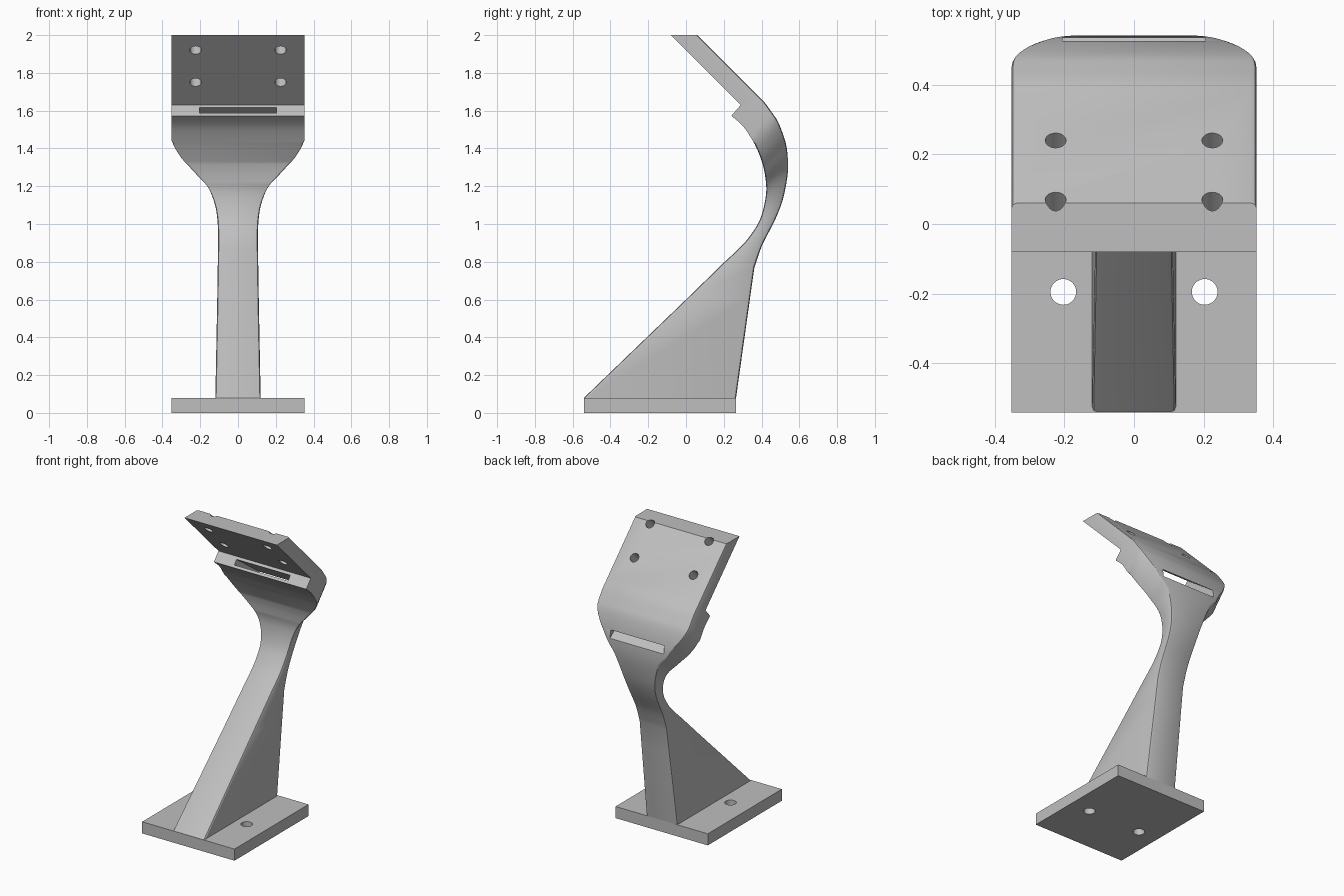
import bpy, bmesh, math
from mathutils import Vector, Matrix

cube = bpy.data.objects.get("Cube")
if cube:
    bpy.data.objects.remove(cube, do_unlink=True)

grey = bpy.data.materials.new("plain_grey")
grey.use_nodes = True
colour = (0.52, 0.52, 0.52, 1)
grey.diffuse_color = colour
grey.node_tree.nodes["Principled BSDF"].inputs["Base Color"].default_value = colour


def make_object(name, bm, helper=False):
    bmesh.ops.recalc_face_normals(bm, faces=bm.faces)
    mesh = bpy.data.meshes.new(name)
    bm.to_mesh(mesh)
    bm.free()
    mesh.materials.append(grey)
    obj = bpy.data.objects.new(name, mesh)
    bpy.context.collection.objects.link(obj)
    if helper:
        obj.hide_render = True
        obj.hide_viewport = True
        obj.display_type = 'WIRE'
    return obj


def box(bm, centre, size, tilt=0):
    matrix = (Matrix.Translation(centre) @ Matrix.Rotation(tilt, 4, 'X')
              @ Matrix.Diagonal((*size, 1)))
    bmesh.ops.create_cube(bm, size=1, matrix=matrix)


def drill(bm, centre, radius, tilt=0):
    matrix = Matrix.Translation(centre) @ Matrix.Rotation(tilt, 4, 'X')
    bmesh.ops.create_cone(bm, cap_ends=True, segments=32, radius1=radius,
                          radius2=radius, depth=0.3, matrix=matrix)


def cut(obj, cutter):
    mod = obj.modifiers.new("cut_" + cutter.name, 'BOOLEAN')
    mod.operation = 'DIFFERENCE'
    mod.solver = 'EXACT'
    mod.object = cutter


def smooth_rows(rows, steps):
    """Catmull-Rom interpolation through the cross-section rows."""
    rows = [Vector(r) for r in rows]
    result = []
    for i in range(len(rows) - 1):
        a, b, c, d = rows[max(i - 1, 0)], rows[i], rows[i + 1], rows[min(i + 2, len(rows) - 1)]
        for k in range(steps):
            t = k / steps
            result.append(b + (c - a) * (t / 2)
                          + (a * 2 - b * 5 + c * 4 - d) * (t * t / 2)
                          + (b * 3 - a - c * 3 + d) * (t ** 3 / 2))
    return result + [rows[-1]]


# Cross-sections: front y, front z, back y, back z, half width
HALF = 0.352
foot = [(-.54, .08, .265, .08, .12), (0, .6, .338, .6, .11)]
curve = [
    (.2, .795, .362, .77, .107), (.3, .89, .4, .88, .106),
    (.355, .96, .44, .96, .106), (.39, 1.02, .475, 1.03, .109),
    (.412, 1.09, .51, 1.12, .12), (.424, 1.16, .532, 1.22, .145),
    (.424, 1.21, .541, 1.3, .177), (.418, 1.26, .538, 1.36, .225),
    (.41, 1.3, .53, 1.42, .262), (.395, 1.35, .512, 1.48, .307),
    (.37, 1.41, .485, 1.545, .343), (.345, 1.455, .455, 1.59, HALF),
    (.3, 1.52, .415, 1.645, HALF), (.24, 1.573, .375, 1.685, HALF)]
plate = [(.29, 1.63, .375, 1.685, HALF), (-.08, 2, .06, 2, HALF)]


def section(row):
    """Outline of one section with softened edges."""
    front, back = Vector((0, row[0], row[1])), Vector((0, row[2], row[3]))
    half = min(row[4], HALF)
    depth = (back - front).normalized()
    right = []
    for corner, inward, f in ((front, depth, 0.015 if half < 0.35 else 0),
                              (back, -depth, 0.015)):
        side = [corner + Vector((half - f * (1 - math.sin(a)), 0, 0))
                + inward * f * (1 - math.cos(a))
                for a in (0, math.pi / 4, math.pi / 2)]
        right += side if corner is front else side[::-1]
    left = [Vector((-p.x, p.y, p.z)) for p in reversed(right)]
    return right + left


# Arm with curved neck and tilted mounting plate
bm = bmesh.new()
rings = [[bm.verts.new(p) for p in section(r)]
         for r in foot + smooth_rows(curve, 3) + plate]
for low, high in zip(rings, rings[1:]):
    n = len(low)
    for i in range(n):
        bm.faces.new((low[i], low[(i + 1) % n], high[(i + 1) % n], high[i]))
bm.faces.new(rings[0])
bm.faces.new(rings[-1])
bmesh.ops.remove_doubles(bm, verts=bm.verts, dist=0.0002)
arm = make_object("curved_arm", bm)

# Plate screw holes, drilled square to the plate
bm = bmesh.new()
for x in (-0.225, 0.225):
    for y, z in ((0.035, 1.955), (0.205, 1.785)):
        drill(bm, (x, y, z), 0.03, -math.pi / 4)
plate_holes = make_object("plate_hole_cutter", bm, helper=True)

# Strap slot running from the ledge to the back of the neck
entry, leave = Vector((0, 0.265, 1.601)), Vector((0, 0.53, 1.41))
run = leave - entry
bm = bmesh.new()
box(bm, (entry + leave) / 2, (0.41, run.length + 0.06, 0.038),
    math.atan2(run.z, run.y))
strap_slot = make_object("strap_slot_cutter", bm, helper=True)
cut(arm, plate_holes)
cut(arm, strap_slot)

# Base plate with two bolt holes
bm = bmesh.new()
box(bm, (0, -0.138, 0.04), (0.704, 0.806, 0.08))
base = make_object("base_plate", bm)
bm = bmesh.new()
for x in (-0.203, 0.203):
    drill(bm, (x, -0.195, 0.04), 0.037)
cut(base, make_object("base_hole_cutter", bm, helper=True))

# Apply the cuts, then shade smooth with sharp edges kept
for obj in (arm, base):
    bpy.ops.object.select_all(action='DESELECT')
    obj.select_set(True)
    bpy.context.view_layer.objects.active = obj
    for mod in list(obj.modifiers):
        bpy.ops.object.modifier_apply(modifier=mod.name)
    bpy.ops.object.shade_smooth_by_angle(angle=math.radians(30))
